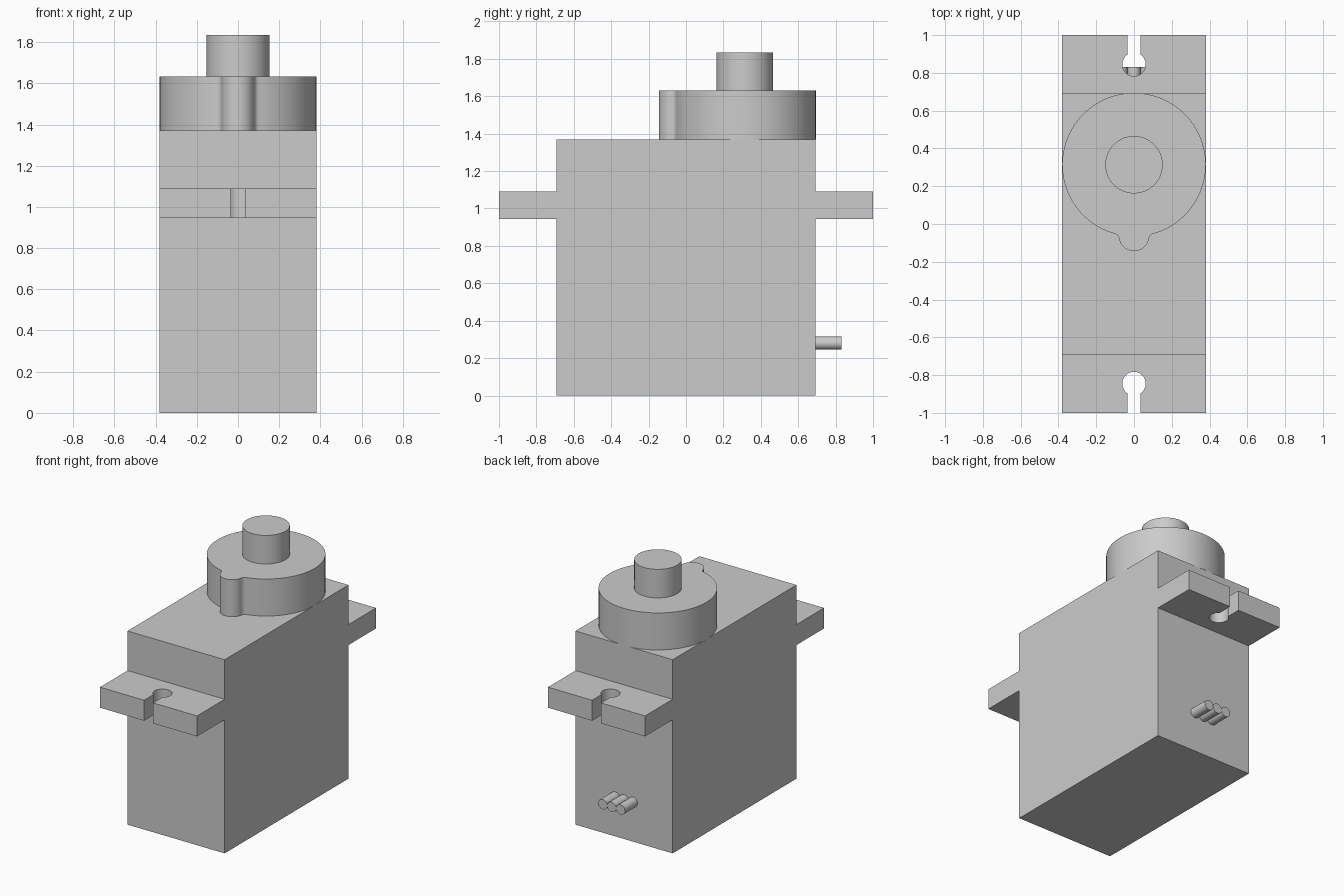
import bpy, bmesh
from math import sin, cos, pi, atan2, acos, asin, radians
from mathutils import Matrix, Vector

cube = bpy.data.objects.get("Cube")
if cube:
    bpy.data.objects.remove(cube, do_unlink=True)

grey = bpy.data.materials.new("light grey plastic")
grey.use_nodes = True
colour = (0.6, 0.6, 0.6, 1)
grey.diffuse_color = colour
grey.node_tree.nodes["Principled BSDF"].inputs["Base Color"].default_value = colour


def arc(cx, cy, r, a0, a1, n):
    """Points along an arc, both ends included."""
    steps = [a0 + (a1 - a0) * i / n for i in range(n + 1)]
    return [(cx + r * cos(a), cy + r * sin(a)) for a in steps]


def prism(name, outline, low, high, matrix=Matrix()):
    """Extrude a closed 2D outline along its local z."""
    bm = bmesh.new()
    face = bm.faces.new([bm.verts.new((x, y, low)) for x, y in outline])
    side = bmesh.ops.extrude_face_region(bm, geom=[face])
    verts = [v for v in side["geom"] if isinstance(v, bmesh.types.BMVert)]
    bmesh.ops.translate(bm, verts=verts, vec=(0, 0, high - low))
    bm.transform(matrix)
    bmesh.ops.recalc_face_normals(bm, faces=bm.faces)
    mesh = bpy.data.meshes.new(name)
    bm.to_mesh(mesh)
    bm.free()
    mesh.materials.append(grey)
    obj = bpy.data.objects.new(name, mesh)
    bpy.context.collection.objects.link(obj)
    return obj


def activate(obj):
    bpy.ops.object.select_all(action="DESELECT")
    obj.select_set(True)
    bpy.context.view_layer.objects.active = obj


def smooth(obj):
    activate(obj)
    bpy.ops.object.shade_smooth_by_angle(angle=radians(30))


def circle(cx, cy, r, n):
    return arc(cx, cy, r, 0, 2 * pi, n)[:-1]


# Case with mounting ears: a side profile extruded across the width
W, D, H, EAR0, EAR1 = 0.38, 0.692, 1.37, 0.945, 1.09
half = [(D, 0), (D, EAR0), (1, EAR0), (1, EAR1), (D, EAR1), (D, H)]
profile = half + [(-y, z) for y, z in reversed(half)]
across = Matrix(((0, 0, 1, 0), (1, 0, 0, 0), (0, 1, 0, 0), (0, 0, 0, 1)))
case = prism("case", profile, -W, W, across)

# Keyhole screw slots cut through both ears
slot, hole, hole_y = 0.035, 0.062, 0.845
a = asin(slot / hole)
keyhole = arc(0, hole_y, hole, pi / 2 + a, 2.5 * pi - a, 40)
keyhole += [(slot, 1.1), (-slot, 1.1)]
for sign in (1, -1):
    cutter = prism("slot_cutter", [(x, sign * y) for x, y in keyhole], 0.85, 1.2)
    cutter.hide_render = True
    cut = case.modifiers.new("slot", "BOOLEAN")
    cut.operation, cut.solver, cut.object = "DIFFERENCE", "EXACT", cutter
    activate(case)
    bpy.ops.object.modifier_apply(modifier=cut.name)
    bpy.data.objects.remove(cutter, do_unlink=True)
smooth(case)

# Gear housing: a disc blended by small fillets into a round lobe
GY, R, r, f = 0.314, 0.38, 0.08, 0.03
d = 0.378
turn = acos(((R + f) ** 2 + d ** 2 - (r + f) ** 2) / (2 * (R + f) * d))
ang = -pi / 2 + turn
fc = Vector(((R + f) * cos(ang), GY + (R + f) * sin(ang)))
lobe_y = GY - d
lobe_ang = atan2(fc.y - lobe_y, fc.x)
fillet = arc(fc.x, fc.y, f, lobe_ang + pi, ang + pi, 8)
outline = arc(0, lobe_y, r, -pi - lobe_ang, lobe_ang, 28)
outline += fillet[1:]
outline += arc(0, GY, R, ang, 1.5 * pi - turn, 96)[1:]
outline += [(-x, y) for x, y in reversed(fillet)][1:-1]
smooth(prism("gear_housing", outline, H, 1.632))

# Output shaft
smooth(prism("output_shaft", circle(0, GY, 0.152, 64), 1.632, 1.834))

# Three wires leaving the back of the case
back = Matrix.Rotation(-pi / 2, 4, "X")
for name, x in (("right_wire", -0.07), ("middle_wire", 0), ("left_wire", 0.07)):
    smooth(prism(name, circle(x, -0.28, 0.035, 32), D, 0.832, back))
